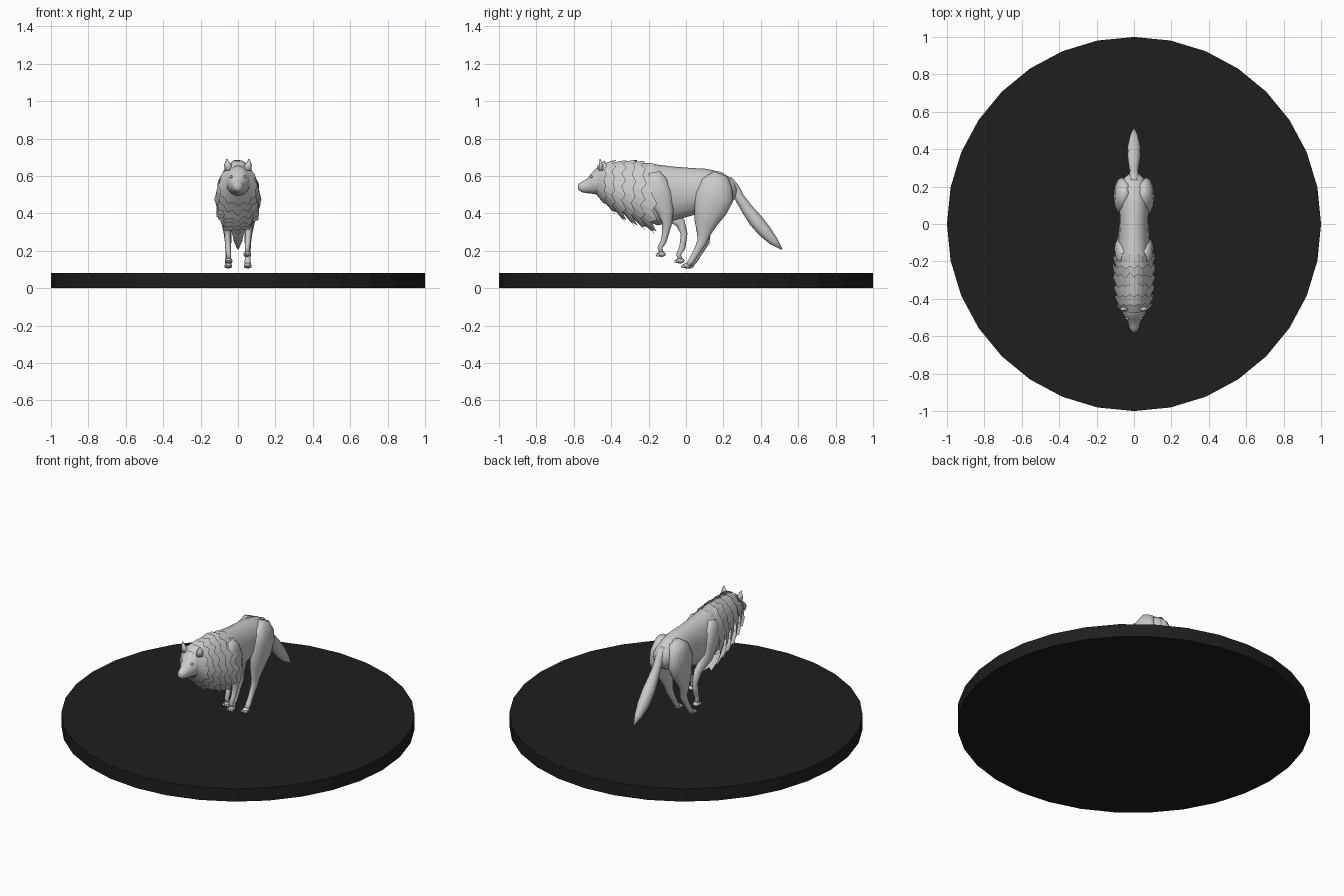
import bpy, bmesh, math, random
from mathutils import Vector

random.seed(4)


def make(name, bm, smooth=True):
    bmesh.ops.recalc_face_normals(bm, faces=bm.faces)
    me = bpy.data.meshes.new(name)
    bm.to_mesh(me)
    bm.free()
    ob = bpy.data.objects.new(name, me)
    bpy.context.collection.objects.link(ob)
    for p in me.polygons:
        p.use_smooth = smooth
    return ob


def loft(name, secs, n=12, upright=False):
    """Tube through sections (x, y, z, half width, half depth)."""
    bm = bmesh.new()
    pts = [Vector(s[:3]) for s in secs]
    rings = []
    for i, s in enumerate(secs):
        t = pts[min(i + 1, len(pts) - 1)] - pts[max(i - 1, 0)]
        t.x = 0
        up = Vector((0, 0, 1)) if upright else Vector((1, 0, 0)).cross(t.normalized())
        ring = []
        for k in range(n):
            a = 2 * math.pi * k / n
            ring.append(bm.verts.new(pts[i] + Vector((math.cos(a) * s[3], 0, 0)) + up * math.sin(a) * s[4]))
        rings.append(ring)
    for a, b in zip(rings, rings[1:]):
        for k in range(n):
            bm.faces.new((a[k], a[(k + 1) % n], b[(k + 1) % n], b[k]))
    bm.faces.new(rings[0])
    bm.faces.new(rings[-1])
    return make(name, bm)


def ball(name, loc, size):
    bpy.ops.mesh.primitive_uv_sphere_add(segments=8, ring_count=6, radius=1, location=loc)
    ob = bpy.context.object
    ob.name = name
    ob.scale = size
    bpy.ops.object.shade_smooth()
    return ob


def upright_secs(rows):
    # rows: y, top z, bottom z, half width
    return [(0, y, (t + b) / 2, w, (t - b) / 2) for y, t, b, w in rows]


# Display base
bpy.ops.mesh.primitive_cylinder_add(vertices=32, radius=1, depth=0.08, location=(0, 0, 0.04))
base = bpy.context.object
base.name = "display_base"
mat = bpy.data.materials.new("dark_base")
mat.diffuse_color = (0.013, 0.013, 0.013, 1)
base.data.materials.append(mat)

# Torso and neck
loft("torso", upright_secs([
    (0.27, 0.55, 0.49, 0.025), (0.245, 0.585, 0.46, 0.055), (0.19, 0.62, 0.43, 0.075),
    (0.11, 0.638, 0.41, 0.08), (0.02, 0.643, 0.385, 0.077), (-0.07, 0.65, 0.36, 0.083),
    (-0.15, 0.66, 0.335, 0.092), (-0.24, 0.67, 0.37, 0.09), (-0.33, 0.672, 0.43, 0.082),
    (-0.42, 0.665, 0.48, 0.07)]), 16, True)

# Head and muzzle
loft("head", upright_secs([
    (-0.40, 0.655, 0.49, 0.065), (-0.45, 0.655, 0.495, 0.068), (-0.48, 0.642, 0.50, 0.06),
    (-0.505, 0.615, 0.505, 0.047), (-0.525, 0.588, 0.507, 0.034), (-0.555, 0.57, 0.512, 0.026),
    (-0.572, 0.56, 0.522, 0.017), (-0.577, 0.55, 0.532, 0.008)]), 12, True)
ball("nose", (0, -0.569, 0.55), (0.012, 0.01, 0.01))

# Eyes and ears
for s in (-1, 1):
    ball("eye", (s * 0.037, -0.506, 0.595), (0.008, 0.008, 0.007))
    loft("ear", [(s * 0.048, -0.455, 0.63, 0.024, 0.016), (s * 0.055, -0.456, 0.66, 0.019, 0.011),
                 (s * 0.06, -0.459, 0.69, 0.003, 0.003)], 6)


def collar(front, back, n=13):
    """Layer of fur: smooth front edge, jagged flaring back edge."""
    bm = bmesh.new()

    def pt(a, row, f=1.0):
        y, t, b, w = row
        s = math.sin(a)
        wide = w * (1 - 0.18 * s)
        return Vector((math.cos(a) * wide * f, y, (t + b) / 2 + s * (t - b) / 2 * f))

    fr, bk = [], []
    for k in range(2 * n):
        a = math.pi / 2 + math.pi * k / n
        p, q = pt(a, front), pt(a, back)
        low = 0.5 - 0.5 * math.sin(a)
        reach = random.uniform(0.9, 1.08) if k % 2 else random.uniform(0.72, 0.85) - 0.08 * low
        fr.append(bm.verts.new(p))
        bk.append(bm.verts.new(p.lerp(q, reach)))
    m = 2 * n
    for k in range(m):
        j = (k + 1) % m
        bm.faces.new((fr[k], fr[j], bk[j], bk[k]))
    return make("mane_layer", bm, False)


# Layered mane
for f, b in [
    ((-0.475, 0.655, 0.495, 0.06), (-0.425, 0.688, 0.435, 0.105)),
    ((-0.445, 0.665, 0.47, 0.075), (-0.375, 0.688, 0.39, 0.113)),
    ((-0.40, 0.67, 0.44, 0.083), (-0.32, 0.685, 0.345, 0.118)),
    ((-0.35, 0.672, 0.415, 0.086), (-0.265, 0.688, 0.32, 0.122)),
    ((-0.30, 0.672, 0.39, 0.088), (-0.215, 0.682, 0.305, 0.125)),
    ((-0.25, 0.668, 0.36, 0.09), (-0.16, 0.668, 0.285, 0.118)),
]:
    collar(f, b)


def paw(name, x, y, z):
    ball(name, (x, y, z), (0.02, 0.024, 0.015))
    for d in (-0.013, 0, 0.013):
        ball(name + "_toe", (x + d, y - 0.018, z - 0.004), (0.007, 0.012, 0.009))


def leg(name, s, rows):
    # rows: x, y, z, half width, half depth
    loft(name, [(s * r[0], *r[1:]) for r in rows])
    x, y, z = rows[-1][:3]
    paw(name + "_paw", s * x, y - 0.004, z)


# Folded forelegs, the left one trailing a little
for s, name, dy, dz in ((1, "right_foreleg", 0, 0), (-1, "left_foreleg", 0.1, -0.035)):
    leg(name, s, [
        (0.06, -0.17, 0.62, 0.02, 0.03), (0.07, -0.16, 0.57, 0.03, 0.06),
        (0.073, -0.14, 0.49, 0.033, 0.068), (0.066, -0.11, 0.41, 0.03, 0.045),
        (0.06, -0.10 + dy * 0.7, 0.35, 0.022, 0.027), (0.056, -0.11 + dy, 0.29, 0.017, 0.018),
        (0.053, -0.12 + dy, 0.25 + dz, 0.015, 0.016), (0.05, -0.14 + dy, 0.215 + dz, 0.013, 0.013),
        (0.05, -0.128 + dy, 0.182 + dz, 0.014, 0.012)])

# Hind legs gathered under the body
for s, name, dy, dz in ((1, "right_hind_leg", 0, 0), (-1, "left_hind_leg", 0.015, 0)):
    leg(name, s, [
        (0.05, 0.185, 0.61, 0.025, 0.04), (0.062, 0.165, 0.56, 0.04, 0.085),
        (0.066, 0.15, 0.49, 0.043, 0.105), (0.065, 0.13, 0.42, 0.04, 0.088),
        (0.06, 0.105, 0.35, 0.03, 0.062), (0.055, 0.095, 0.29, 0.021, 0.036),
        (0.053, 0.085 + dy, 0.245, 0.017, 0.026), (0.052, 0.055 + dy, 0.19, 0.015, 0.018),
        (0.052, 0.028 + dy, 0.145, 0.016, 0.016), (0.052, 0.008 + dy, 0.12 + dz, 0.017, 0.013)])

# Tail
loft("tail", [
    (0, 0.22, 0.575, 0.025, 0.03), (0, 0.255, 0.535, 0.026, 0.03), (0, 0.285, 0.485, 0.024, 0.026),
    (0, 0.325, 0.425, 0.03, 0.031), (0, 0.37, 0.365, 0.036, 0.038), (0, 0.42, 0.305, 0.034, 0.036),
    (0, 0.47, 0.25, 0.022, 0.024), (0, 0.513, 0.208, 0.003, 0.003)])
